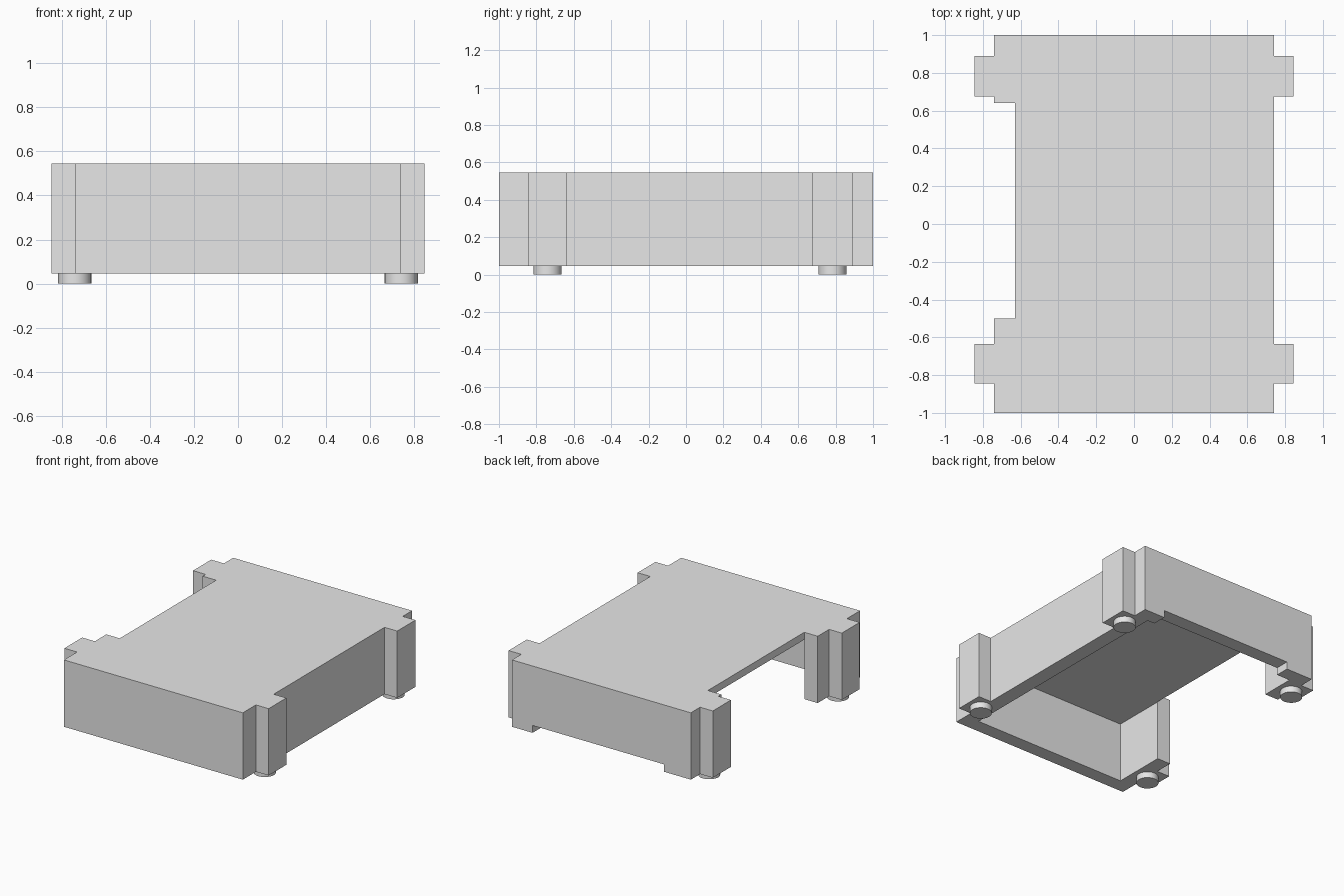
import bpy
import bmesh
import math

old = bpy.data.objects.get("Cube")
if old:
    bpy.data.objects.remove(old, do_unlink=True)

grey = bpy.data.materials.new("plain grey")
grey.use_nodes = True
colour = (0.8, 0.8, 0.8, 1)
grey.diffuse_color = colour
for node in grey.node_tree.nodes:
    if node.type == "BSDF_PRINCIPLED":
        node.inputs["Base Color"].default_value = colour

BASE, TOP = 0.045, 0.545
WALL, SLAB = 0.11, 0.055
HALF_W, HALF_L, TAB = 0.74, 1.0, 0.845
TABS = [(-0.845, -0.635), (0.675, 0.89)]


def prism(name, outline, z0, z1):
    """Extrude a counter-clockwise outline from z0 to z1."""
    bm = bmesh.new()
    face = bm.faces.new([bm.verts.new((x, y, z0)) for x, y in outline])
    ext = bmesh.ops.extrude_face_region(bm, geom=[face], use_keep_orig=True)
    tops = [g for g in ext["geom"] if isinstance(g, bmesh.types.BMVert)]
    bmesh.ops.translate(bm, verts=tops, vec=(0, 0, z1 - z0))
    bmesh.ops.recalc_face_normals(bm, faces=bm.faces)
    mesh = bpy.data.meshes.new(name)
    bm.to_mesh(mesh)
    bm.free()
    mesh.materials.append(grey)
    obj = bpy.data.objects.new(name, mesh)
    bpy.context.collection.objects.link(obj)
    return obj


def cut(target, x0, x1, y0, y1, z0, z1):
    """Subtract a box from the target and remove the cutter."""
    cutter = prism("cutter", [(x0, y0), (x1, y0), (x1, y1), (x0, y1)], z0, z1)
    cutter.hide_render = True
    mod = target.modifiers.new("cut", "BOOLEAN")
    mod.operation, mod.solver, mod.object = "DIFFERENCE", "EXACT", cutter
    bpy.context.view_layer.objects.active = target
    bpy.ops.object.modifier_apply(modifier=mod.name)
    bpy.data.objects.remove(cutter, do_unlink=True)


# Body: block with four projecting corner tabs
side = [(HALF_W, -HALF_L)]
for y0, y1 in TABS:
    side += [(HALF_W, y0), (TAB, y0), (TAB, y1), (HALF_W, y1)]
side.append((HALF_W, HALF_L))
body = prism("body", side + [(-x, y) for x, y in reversed(side)], BASE, TOP)

# Hollow underside, open side bay and low clearance under the back wall
inner_w, inner_l = HALF_W - WALL, HALF_L - 0.105
cut(body, -inner_w, inner_w, -inner_l, inner_l, -1, TOP - SLAB)
cut(body, -1, -inner_w + 0.001, -0.5, 0.64, -1, 1)
cut(body, -0.52, 0.57, 0.85, 1.2, -1, BASE + 0.055)

# Round feet under the tabs
for end, (y0, y1) in zip(("front", "back"), TABS):
    for hand, sign in (("left", 1), ("right", -1)):
        bpy.ops.mesh.primitive_cylinder_add(
            vertices=48, radius=0.075, depth=BASE,
            location=(sign * HALF_W, (y0 + y1) / 2, BASE / 2))
        foot = bpy.context.object
        foot.name = f"{end}_{hand}_foot"
        foot.data.materials.append(grey)
        bpy.ops.object.shade_smooth_by_angle(angle=math.radians(30))
